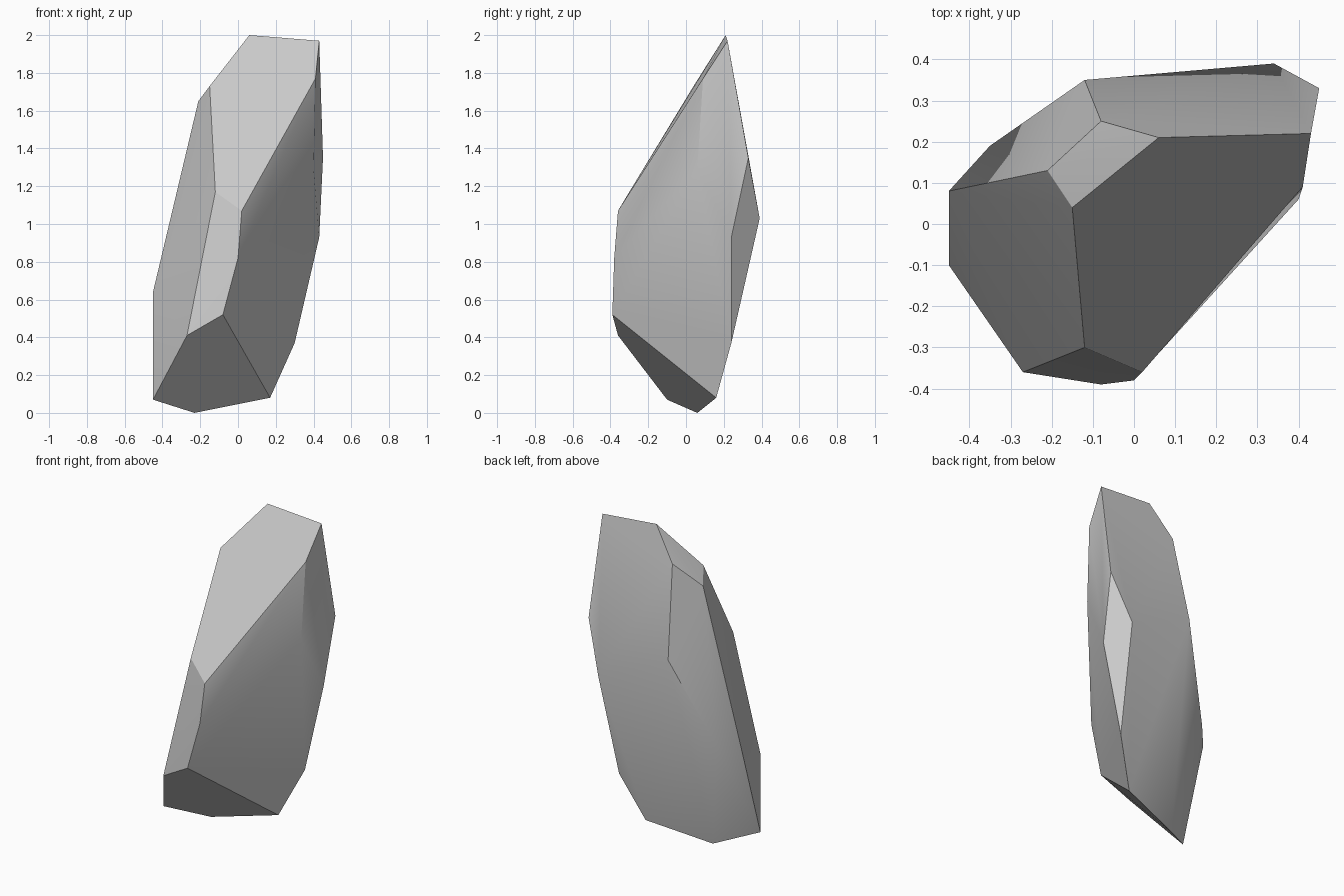
import bpy
import bmesh
import math

default_cube = bpy.data.objects.get("Cube")
if default_cube:
    bpy.data.objects.remove(default_cube, do_unlink=True)


def make_material(name, color):
    material = bpy.data.materials.new(name)
    material.use_nodes = True
    material.diffuse_color = color
    shader = material.node_tree.nodes["Principled BSDF"]
    shader.inputs["Base Color"].default_value = color
    shader.inputs["Roughness"].default_value = 0.9
    return material


# Corners of the chipped stone, grouped by the area they outline
crown = [(.06, .21, 2), (.43, .22, 1.97), (.41, .09, 1.77),
         (-.15, .04, 1.73), (-.21, .13, 1.65), (-.08, .25, 1.8)]
front_ridge = [(-.12, -.3, 1.17), (.02, -.36, 1.07), (0, -.38, .82),
               (-.08, -.39, .52), (-.27, -.36, .41)]
left_flank = [(.4, .06, 1.29), (.45, .33, 1.35), (.34, .39, 1.03),
              (.43, .24, .93), (.3, .24, .37)]
back_ridge = [(-.12, .35, 1.24), (-.35, .19, .69), (-.45, .08, .64)]
foot = [(-.45, -.1, .07), (-.23, .06, 0), (.17, .16, .08)]

# Wrap the corners in a faceted convex shell
bm = bmesh.new()
for corner in crown + front_ridge + left_flank + back_ridge + foot:
    bm.verts.new(corner)
bmesh.ops.convex_hull(bm, input=bm.verts[:])

# Merge the nearly flat triangles into broad facets
bmesh.ops.dissolve_limit(bm, angle_limit=math.radians(3),
                         verts=bm.verts[:], edges=bm.edges[:])
bmesh.ops.recalc_face_normals(bm, faces=bm.faces[:])

mesh = bpy.data.meshes.new("rock")
bm.to_mesh(mesh)
bm.free()
rock = bpy.data.objects.new("rock", mesh)
bpy.context.collection.objects.link(rock)
mesh.materials.append(make_material("stone grey", (.6, .6, .6, 1)))

# Soft facets with crisp chipped edges
bpy.ops.object.select_all(action="DESELECT")
rock.select_set(True)
bpy.context.view_layer.objects.active = rock
bpy.ops.object.shade_smooth_by_angle(angle=math.radians(30))
